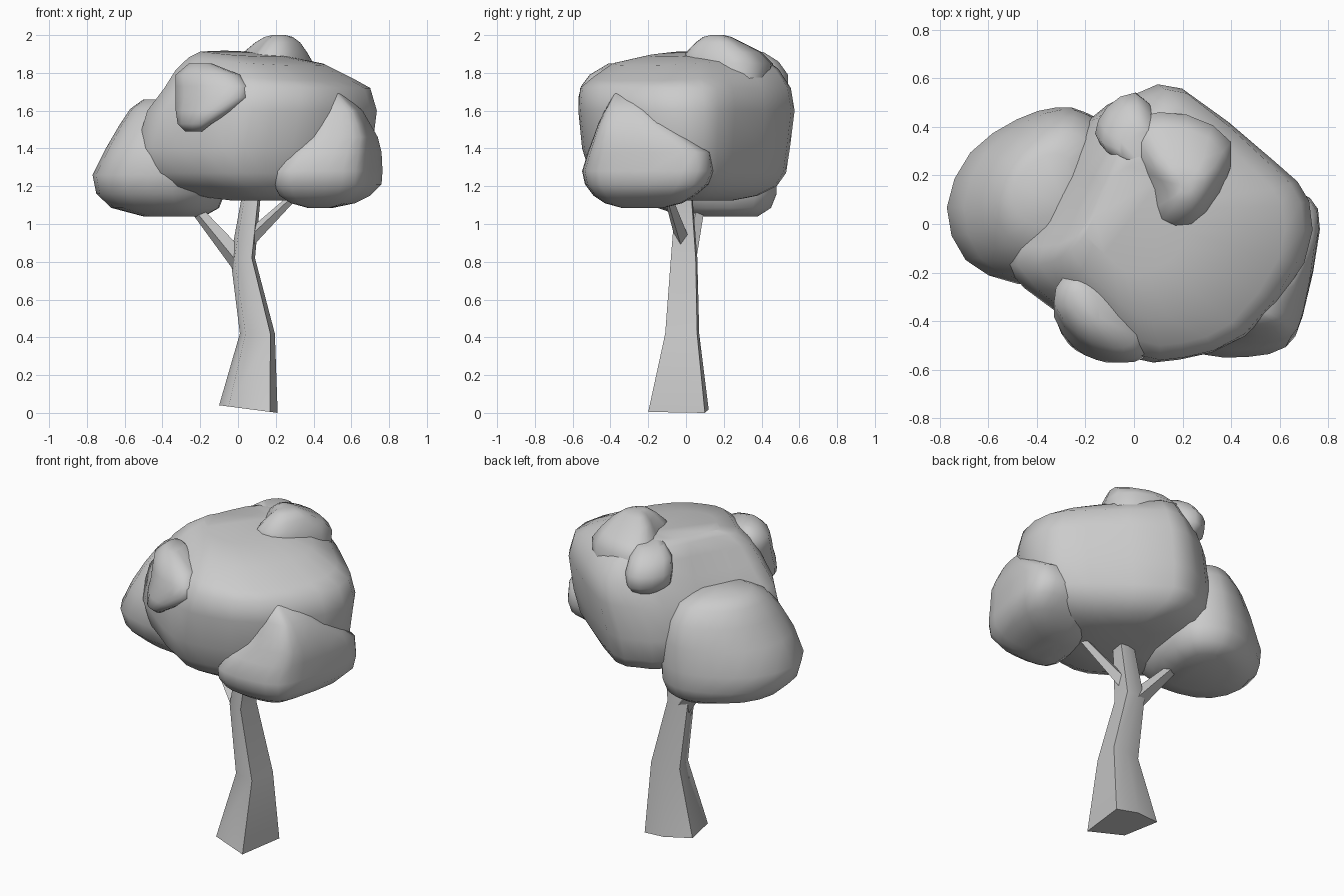
import bpy
import bmesh
import math
from mathutils import Vector

old = bpy.data.objects.get("Cube")
if old:
    bpy.data.objects.remove(old, do_unlink=True)

# One plain grey for the whole tree
grey = bpy.data.materials.new("plain_grey")
grey.use_nodes = True
colour = (0.6, 0.6, 0.6, 1)
grey.diffuse_color = colour
grey.node_tree.nodes["Principled BSDF"].inputs["Base Color"].default_value = colour


def rounded(outline):
    """Add one curved midpoint between each pair of outline points."""
    count = len(outline)
    result = []
    for i in range(count):
        before, start, end, after = (Vector(outline[(i + k) % count]) for k in (-1, 0, 1, 2))
        result += [start, (start + end) * 0.5625 - (before + after) * 0.0625]
    return result


def finish(name, bm, sharp_angle):
    """Turn a bmesh into a shaded object with the grey material."""
    bmesh.ops.recalc_face_normals(bm, faces=bm.faces)
    mesh = bpy.data.meshes.new(name)
    bm.to_mesh(mesh)
    bm.free()
    mesh.materials.append(grey)
    part = bpy.data.objects.new(name, mesh)
    bpy.context.collection.objects.link(part)
    bpy.ops.object.select_all(action="DESELECT")
    part.select_set(True)
    bpy.context.view_layer.objects.active = part
    bpy.ops.object.shade_smooth_by_angle(angle=math.radians(sharp_angle))
    return part


def skin(bm, rings):
    """Bridge successive rings of vertices and cap both ends."""
    for lower, upper in zip(rings, rings[1:]):
        for i in range(len(lower)):
            j = (i + 1) % len(lower)
            bm.faces.new((lower[i], lower[j], upper[j], upper[i]))
    bm.faces.new(rings[0])
    bm.faces.new(rings[-1])


def loft(name, outline, levels, sharp_angle=80):
    """Stack one outline, fitted to (z, left, right, front, back) at each level."""
    xs = [p[0] for p in outline]
    ys = [p[1] for p in outline]
    bm = bmesh.new()
    rings = []
    for z, left, right, front, back in levels:
        ring = []
        for x, y in outline:
            across = (x - min(xs)) / (max(xs) - min(xs))
            along = (y - min(ys)) / (max(ys) - min(ys))
            ring.append(bm.verts.new((left + across * (right - left),
                                      front + along * (back - front), z)))
        rings.append(ring)
    skin(bm, rings)
    return finish(name, bm, sharp_angle)


def branch(name, start, end, start_radius, end_radius):
    """Four sided tapering limb between two points."""
    start, end = Vector(start), Vector(end)
    turn = (end - start).to_track_quat("Z", "Y")
    bm = bmesh.new()
    rings = []
    for centre, radius in ((start, start_radius), (end, end_radius)):
        corners = [Vector((math.cos(a), math.sin(a), 0)) * radius
                   for a in (math.tau * k / 4 for k in range(4))]
        rings.append([bm.verts.new(centre + turn @ c) for c in corners])
    skin(bm, rings)
    return finish(name, bm, 30)


# Trunk: bent, five sided, with a slanted foot
trunk = loft("trunk",
             [(-.05, -.14), (.17, -.2), (.21, .1), (.07, .12), (-.1, .08)],
             [(0, -.1, .21, -.2, .12), (.42, .01, .195, -.11, .07),
              (.82, -.04, .09, -.08, .06), (1.2, .03, .125, -.05, .03)])
for vert in trunk.data.vertices:
    if vert.co.z < 0.1:
        vert.co.z = (0.21 - vert.co.x) * 0.13

# Side branches
branch("left_branch", (.01, 0, .8), (-.26, .08, 1.12), .055, .025)
branch("right_branch", (.06, -.02, .92), (.31, -.1, 1.16), .04, .02)

# Main foliage mass, with a crown that leans up towards the back right
crown = loft("main_foliage",
             rounded([(.17, -.57), (-.05, -.56), (-.3, -.38), (-.52, -.17), (-.42, .02),
                      (-.18, .45), (0, .56), (.18, .575), (.57, .27), (.72, .1),
                      (.7, -.16), (.45, -.47)]),
             [(1.125, -.04, .36, -.2, .25), (1.15, -.24, .5, -.37, .38),
              (1.2, -.42, .6, -.46, .48), (1.27, -.51, .66, -.51, .53),
              (1.4, -.54, .71, -.55, .55), (1.6, -.48, .735, -.57, .575),
              (1.72, -.39, .7, -.56, .555), (1.8, -.33, .62, -.5, .49),
              (1.87, -.26, .46, -.39, .4), (1.9, -.2, .24, -.2, .25)])
for vert in crown.data.vertices:
    if vert.co.z > 1.75:
        vert.co.z += 0.05 * vert.co.y - 0.06 * (vert.co.x - 0.05)

# Low foliage on each side
loft("side_foliage_low",
     rounded([(.28, -.54), (.47, -.55), (.62, -.51), (.69, -.38), (.76, -.02),
              (.72, .11), (.6, .15), (.38, .14), (.24, -.05), (.19, -.44)]),
     [(1.085, .37, .5, -.34, -.12), (1.11, .28, .62, -.43, -.02),
      (1.15, .22, .7, -.49, .05), (1.21, .19, .76, -.535, .125),
      (1.28, .19, .765, -.55, .155), (1.38, .26, .76, -.52, .14),
      (1.46, .37, .74, -.49, .02), (1.53, .41, .7, -.465, -.09),
      (1.6, .43, .66, -.43, -.19), (1.69, .46, .55, -.38, -.3)])
loft("side_foliage_wide",
     rounded([(-.77, .06), (-.69, -.16), (-.47, -.26), (-.2, -.24), (-.04, .05),
              (-.06, .36), (-.18, .46), (-.3, .48), (-.47, .43), (-.67, .29)]),
     [(1.04, -.5, -.18, -.02, .38), (1.085, -.67, -.1, -.15, .45),
      (1.16, -.75, -.07, -.23, .48), (1.26, -.77, -.06, -.26, .48),
      (1.4, -.7, -.07, -.25, .47), (1.52, -.63, -.1, -.2, .44),
      (1.61, -.57, -.15, -.12, .38), (1.66, -.5, -.25, -.01, .29)])

# Small tufts on the front, the top and the back
loft("front_tuft",
     rounded([(-.33, -.34), (-.22, -.49), (-.1, -.55), (0, -.56), (.06, -.5),
              (0, -.3), (-.15, -.2), (-.28, -.2)]),
     [(1.49, -.28, -.19, -.48, -.36), (1.53, -.32, -.14, -.54, -.3),
      (1.6, -.33, -.03, -.57, -.25), (1.67, -.33, .06, -.57, -.21),
      (1.73, -.33, .06, -.555, -.2), (1.79, -.33, .01, -.51, -.2),
      (1.85, -.26, -.14, -.41, -.25)])
loft("top_tuft",
     rounded([(.1, 0), (.24, -.02), (.36, .12), (.4, .32), (.22, .43),
              (.02, .42), (-.01, .29), (.06, .14)]),
     [(1.72, 0, .4, .02, .44), (1.85, -.02, .4, -.02, .46),
      (1.91, .03, .365, .0, .4), (1.96, .09, .33, .05, .3),
      (1.99, .14, .29, .09, .24), (2, .18, .25, .13, .2)])
loft("back_tuft",
     rounded([(-.15, .37), (-.08, .3), (.08, .32), (.12, .43), (.02, .54), (-.1, .48)]),
     [(1.67, -.1, .06, .36, .5), (1.72, -.15, .1, .3, .54),
      (1.79, -.16, .1, .3, .54), (1.86, -.13, .1, .27, .49),
      (1.91, -.06, .08, .26, .41)])
